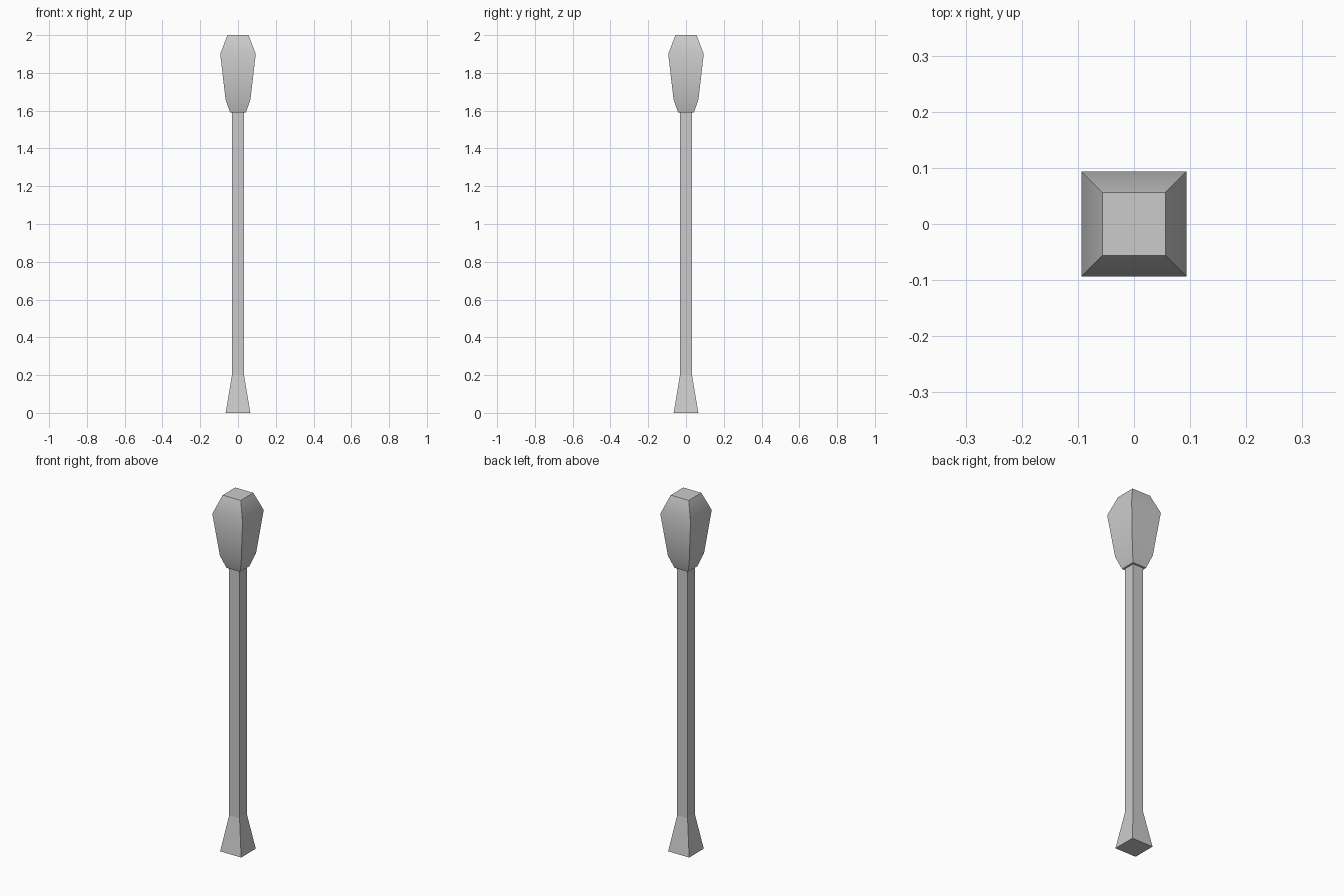
import bpy
import bmesh
import math

cube = bpy.data.objects.get("Cube")
if cube:
    bpy.data.objects.remove(cube, do_unlink=True)

# One plain grey finish for the whole post
grey = bpy.data.materials.new("light grey")
grey.use_nodes = True
colour = (0.6, 0.6, 0.6, 1)
grey.diffuse_color = colour
grey.node_tree.nodes["Principled BSDF"].inputs["Base Color"].default_value = colour


def square_loft(name, profile, smooth=False):
    """Stack square rings given as (half width, height), capped at both ends."""
    bm = bmesh.new()
    rings = [[bm.verts.new((sx * w, sy * w, z))
              for sx, sy in ((-1, -1), (1, -1), (1, 1), (-1, 1))]
             for w, z in profile]
    for low, high in zip(rings, rings[1:]):
        for i in range(4):
            j = (i + 1) % 4
            bm.faces.new((low[i], low[j], high[j], high[i]))
    bm.faces.new(rings[0][::-1])
    bm.faces.new(rings[-1])
    mesh = bpy.data.meshes.new(name)
    bm.to_mesh(mesh)
    bm.free()
    mesh.materials.append(grey)
    obj = bpy.data.objects.new(name, mesh)
    bpy.context.collection.objects.link(obj)
    if smooth:
        bpy.ops.object.select_all(action='DESELECT')
        obj.select_set(True)
        bpy.context.view_layer.objects.active = obj
        bpy.ops.object.shade_smooth_by_angle(angle=math.radians(30))
    return obj


# Square pole with a flared foot
square_loft("post", [(0.065, 0), (0.032, 0.2), (0.032, 1.59)])

# Tapered lantern head, softly shaded across its bends
square_loft("lantern_head",
            [(0.042, 1.59), (0.066, 1.66), (0.094, 1.9), (0.056, 2)], smooth=True)
